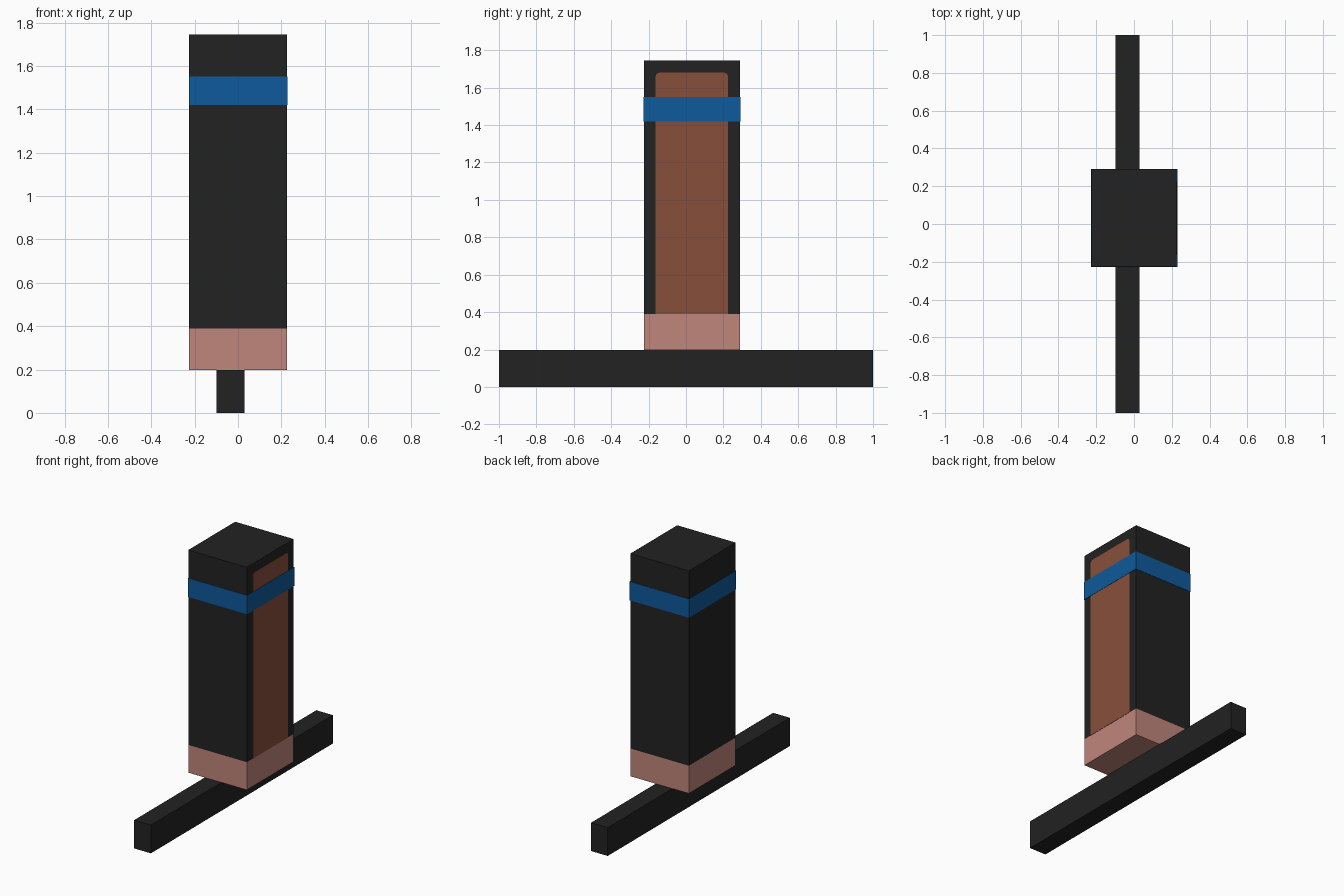
import bpy
import bmesh
import math

if "Cube" in bpy.data.objects:
    bpy.data.objects.remove(bpy.data.objects["Cube"], do_unlink=True)


def material(name, rgb):
    m = bpy.data.materials.new(name)
    m.use_nodes = True
    m.diffuse_color = (*rgb, 1)
    m.node_tree.nodes["Principled BSDF"].inputs["Base Color"].default_value = (*rgb, 1)
    return m


black = material("charcoal black", (0.016, 0.016, 0.016))
blue = material("band blue", (0.0044, 0.102, 0.328))
brown = material("panel brown", (0.242, 0.078, 0.044))
pink = material("base pink", (0.521, 0.238, 0.198))


def finish(name, bm, mat):
    bmesh.ops.recalc_face_normals(bm, faces=bm.faces)
    mesh = bpy.data.meshes.new(name)
    bm.to_mesh(mesh)
    bm.free()
    mesh.materials.append(mat)
    obj = bpy.data.objects.new(name, mesh)
    bpy.context.collection.objects.link(obj)
    return obj


def box(name, x, y, z, mat):
    """Axis-aligned box from (min, max) ranges."""
    bm = bmesh.new()
    bmesh.ops.create_cube(bm, size=1)
    for v in bm.verts:
        v.co = [sum(r) / 2 + c * (r[1] - r[0]) for r, c in zip((x, y, z), v.co)]
    return finish(name, bm, mat)


X, Y = (-0.225, 0.225), (-0.225, 0.29)
E = 0.002  # thickness of applied layers

# Long rail on the ground, slightly off centre
box("ground_rail", (-0.098, 0.03), (-1, 1), (0, 0.197), black)

# Tower: pink base and black casing
box("tower_base", X, Y, (0.197, 0.39), pink)
box("tower_casing", X, Y, (0.39, 1.745), black)

# Blue band wrapped around the casing, proud of the side panel
box("tower_band", (X[0] - E, X[1] + 2 * E), (Y[0] - E, Y[1] + E), (1.42, 1.55), blue)

# Side panel with rounded top corners
y0, y1, z0, z1, r = -0.162, 0.224, 0.39, 1.68, 0.02
outline = [(y0, z0), (y1, z0)]
for cy, start in ((y1 - r, 0), (y0 + r, 90)):
    for i in range(5):
        a = math.radians(start + i * 22.5)
        outline.append((cy + r * math.cos(a), z1 - r + r * math.sin(a)))
bm = bmesh.new()
face = bm.faces.new([bm.verts.new((X[1], y, z)) for y, z in outline])
ext = bmesh.ops.extrude_face_region(bm, geom=[face], use_keep_orig=True)
bmesh.ops.translate(bm, vec=(E, 0, 0),
                    verts=[g for g in ext["geom"] if isinstance(g, bmesh.types.BMVert)])
finish("side_panel", bm, brown)
